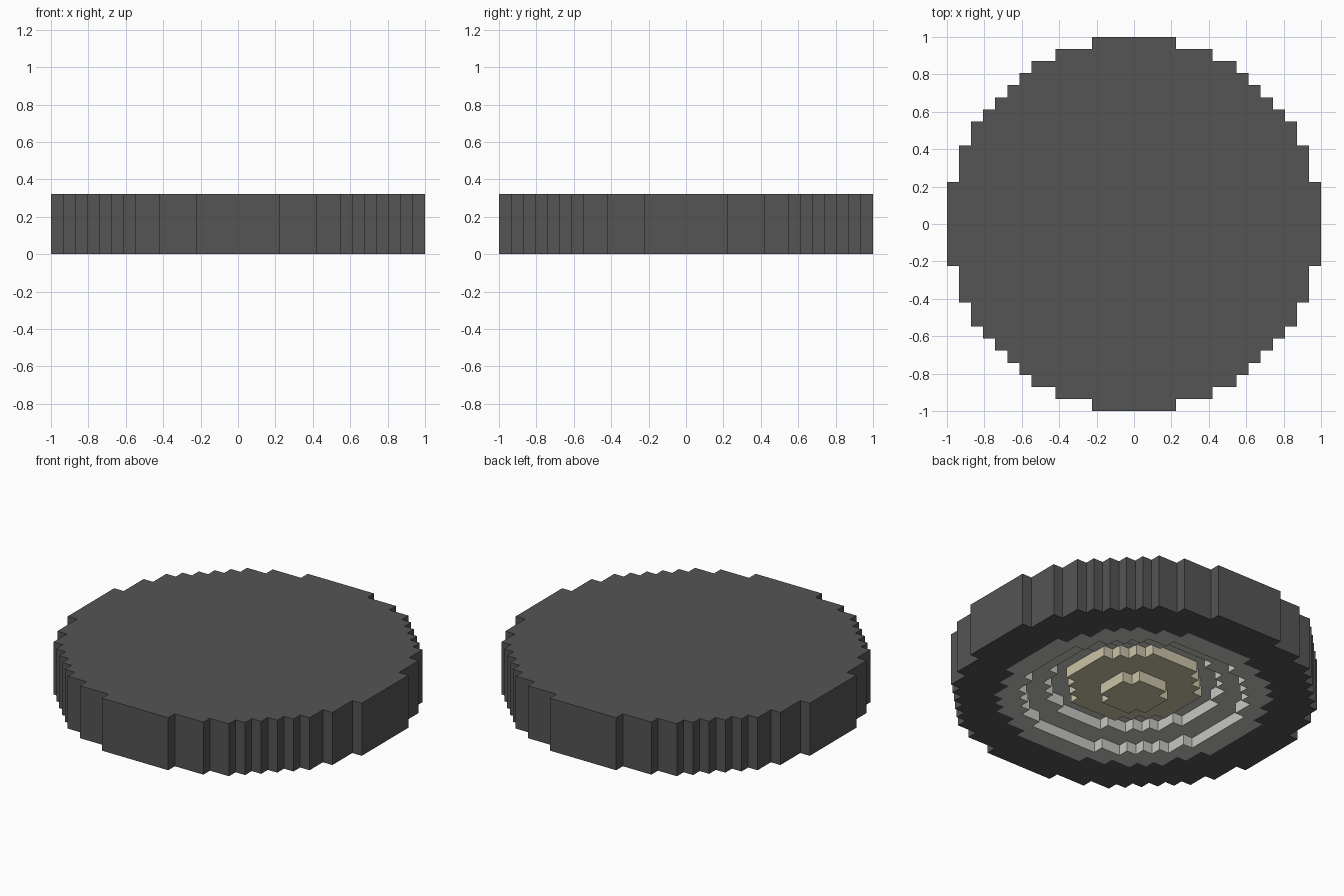
import bpy, bmesh, math

cube = bpy.data.objects.get("Cube")
if cube:
    bpy.data.objects.remove(cube, do_unlink=True)

V = 2 / 31          # edge of one block


def material(name, rgb):
    m = bpy.data.materials.new(name)
    m.use_nodes = True
    m.diffuse_color = (*rgb, 1)
    bsdf = m.node_tree.nodes["Principled BSDF"]
    bsdf.inputs["Base Color"].default_value = (*rgb, 1)
    bsdf.inputs["Roughness"].default_value = 0.8
    return m


dark = material("dark_grey", (0.09, 0.09, 0.09))
pale = material("pale_grey", (0.57, 0.565, 0.55))
cream = material("warm_cream", (0.60, 0.55, 0.39))


def block_disc(name, steps, top, mat):
    """Blocky round part with a flat top and a stepped underside.
    steps: (radius, underside level) pairs from the outside inwards."""
    def underside(i, j):
        level = top
        for radius, z in steps:
            if i * i + j * j <= radius * radius:
                level = z
        return level

    bm = bmesh.new()

    def quad(pts):
        bm.faces.new([bm.verts.new((x * V, y * V, z * V)) for x, y, z in pts])

    n = math.ceil(steps[0][0])
    corners = [(-.5, -.5), (.5, -.5), (.5, .5), (-.5, .5)]
    for i in range(-n, n + 1):
        for j in range(-n, n + 1):
            low = underside(i, j)
            if low >= top:
                continue
            quad([(i + a, j + b, top) for a, b in corners])
            quad([(i + a, j + b, low) for a, b in reversed(corners)])
            # walls where the neighbouring column starts higher
            for dx, dy in ((1, 0), (0, 1), (-1, 0), (0, -1)):
                high = underside(i + dx, j + dy)
                if low < high:
                    ends = [(i + dx / 2 - s * dy / 2, j + dy / 2 + s * dx / 2)
                            for s in (-1, 1)]
                    (ax, ay), (bx, by) = ends
                    quad([(ax, ay, low), (bx, by, low),
                          (bx, by, high), (ax, ay, high)])

    # weld the blocks and merge coplanar faces
    bmesh.ops.remove_doubles(bm, verts=bm.verts[:], dist=V * 0.01)
    bmesh.ops.dissolve_limit(bm, angle_limit=math.radians(1),
                             verts=bm.verts[:], edges=bm.edges[:])
    me = bpy.data.meshes.new(name)
    bm.to_mesh(me)
    bm.free()
    me.materials.append(mat)
    ob = bpy.data.objects.new(name, me)
    bpy.context.collection.objects.link(ob)
    return ob


# Outer housing, hollow underneath
block_disc("housing", [(15.5, 0), (11.5, 3)], 5, dark)
# Reflector stepping up towards the middle
block_disc("reflector", [(11.5, 0), (9.5, 1), (7.5, 2)], 3, pale)
# Rounded bulb hanging in the reflector
block_disc("bulb", [(5.5, 1), (2.5, 0)], 2, cream)
